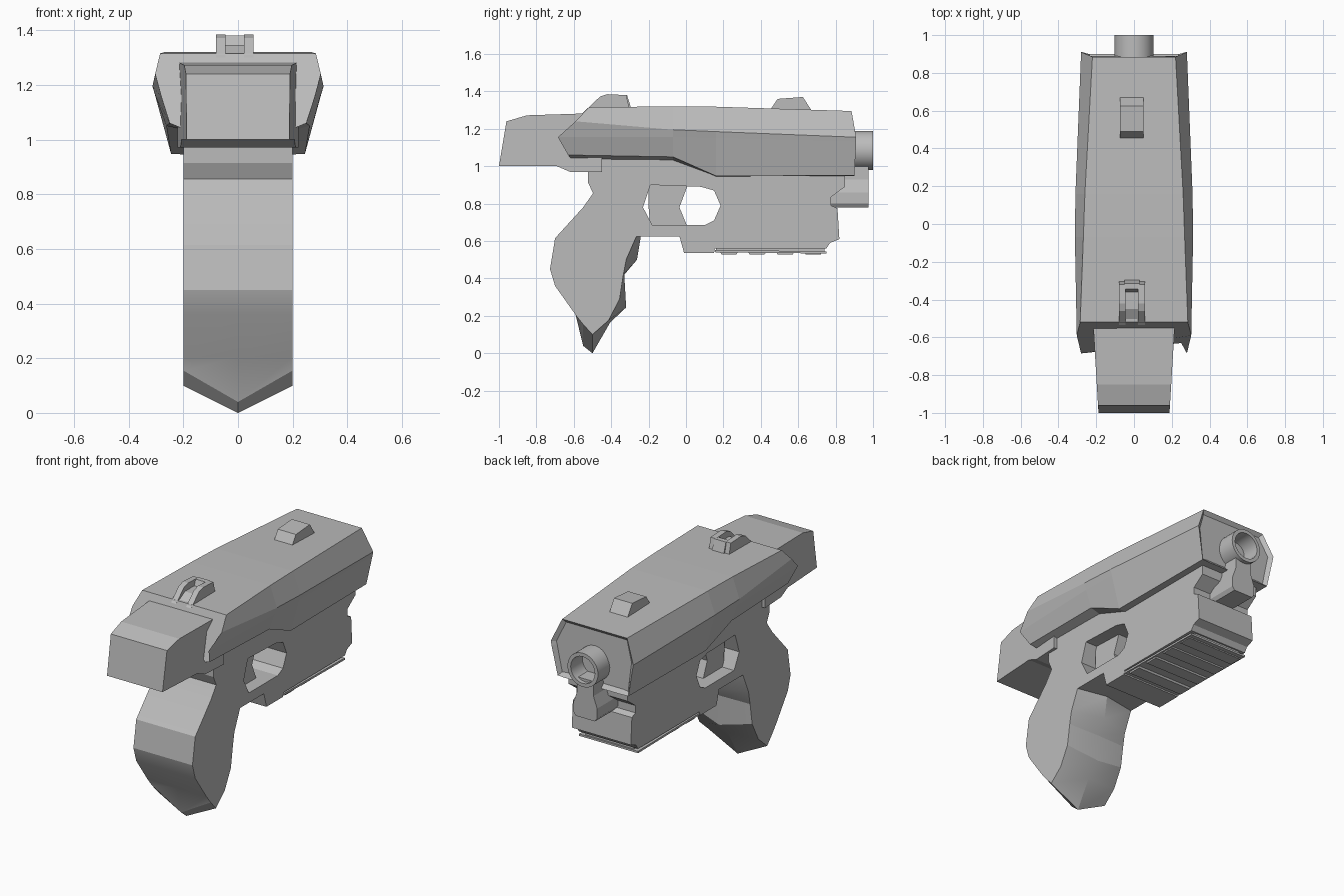
import bpy, bmesh, math

if "Cube" in bpy.data.objects:
    bpy.data.objects.remove(bpy.data.objects["Cube"])

grey = bpy.data.materials.new("plain grey")
grey.diffuse_color = (0.5, 0.5, 0.5, 1)
grey.use_nodes = True
grey.node_tree.nodes["Principled BSDF"].inputs["Base Color"].default_value = grey.diffuse_color


def finish(name, bm):
    bmesh.ops.recalc_face_normals(bm, faces=bm.faces)
    me = bpy.data.meshes.new(name)
    bm.to_mesh(me)
    bm.free()
    me.materials.append(grey)
    ob = bpy.data.objects.new(name, me)
    bpy.context.collection.objects.link(ob)
    return ob


def loft(name, rings, inset=None):
    """Skin closed rings of equal length and cap both ends."""
    bm = bmesh.new()
    rows = [[bm.verts.new(p) for p in r] for r in rings]
    n = len(rows[0])
    for a, b in zip(rows, rows[1:]):
        for i in range(n):
            j = (i + 1) % n
            bm.faces.new((a[i], a[j], b[j], b[i]))
    bm.faces.new(rows[0])
    end = bm.faces.new(rows[-1])
    if inset:
        bmesh.ops.recalc_face_normals(bm, faces=bm.faces)
        bmesh.ops.inset_individual(bm, faces=[end], thickness=inset[0], depth=inset[1])
    return finish(name, bm)


def side_plate(name, pts, x0, x1):
    """Extrude a (y, z) outline across x."""
    return loft(name, [[(x, y, z) for y, z in pts] for x in (x0, x1)])


def smooth(ob, angle):
    bpy.ops.object.select_all(action='DESELECT')
    ob.select_set(True)
    bpy.context.view_layer.objects.active = ob
    bpy.ops.object.shade_smooth_by_angle(angle=math.radians(angle))


# Frame and grip: straight outline, plus the grip where sides and centre ridge differ
upper = [(-.70, .615), (-.55, .78), (-.497, .855), (-.524, .914), (-.524, 1.06),
         (.85, 1.06), (.85, .89), (.775, .835), (.775, .79), (.81, .775),
         (.82, .61), (.77, .59), (.75, .56), (.155, .56), (.15, .535), (-.01, .535),
         (-.035, .625)]
grip_side = [(-.265, .625), (-.32, .50), (-.335, .42), (-.355, .29), (-.415, .175),
             (-.50, .10), (-.55, .155), (-.59, .205), (-.70, .36), (-.727, .45)]
grip_mid = [(-.24, .635), (-.262, .50), (-.33, .42), (-.32, .245), (-.405, .165),
            (-.50, 0), (-.55, .04), (-.59, .205), (-.70, .36), (-.727, .45)]
frame = loft("frame_and_grip", [[(x, y, z) for y, z in upper + g]
                                for x, g in ((-.2, grip_side), (0, grip_mid), (.2, grip_side))])

# Trigger opening
cutter = side_plate("trigger_opening_cutter",
                    [(-.19, .90), (.08, .89), (.15, .87), (.185, .79),
                     (.15, .71), (.10, .685), (-.18, .685), (-.23, .78)], -.5, .5)
cutter.hide_render = True
mod = frame.modifiers.new("opening", 'BOOLEAN')
mod.operation = 'DIFFERENCE'
mod.solver = 'EXACT'
mod.object = cutter
bpy.context.view_layer.update()
frame.data = bpy.data.meshes.new_from_object(
    frame.evaluated_get(bpy.context.evaluated_depsgraph_get()))
frame.modifiers.clear()
bpy.data.objects.remove(cutter)
smooth(frame, 20)

# Trigger inside the opening
side_plate("trigger", [(-.20, .91), (.01, .90), (-.035, .78), (.01, .67), (-.19, .67),
                       (-.20, .78)], -.12, .12)

# Slide: (half width, y, z) for top, widest line, tip, lower edge, underside
stations = [
    [(.285, -.52, 1.315), (.303, -.59, 1.24), (.28, -.685, 1.155), (.25, -.63, 1.06), (.19, -.61, 1.035)],
    [(.268, -.07, 1.32), (.313, -.07, 1.195), (.30, -.07, 1.155), (.262, -.07, 1.05), (.19, -.07, 1.03)],
    [(.26, .16, 1.318), (.31, .16, 1.185), (.30, .16, 1.15), (.245, .16, .948), (.19, .16, .945)],
    [(.22, .885, 1.295), (.28, .91, 1.155), (.275, .91, 1.13), (.24, .90, .95), (.19, .90, .948)],
]
loft("slide", [[(x, y, z) for x, y, z in s] + [(-x, y, z) for x, y, z in reversed(s)]
               for s in stations], inset=(.025, -.02))

# Rear block behind the slide
block = [(-1, 1.0), (-.96, 1.24), (-.85, 1.272), (-.45, 1.285), (-.45, .97), (-.62, .97), (-.69, 1.0)]


def block_width(y):
    return .188 + (y + 1) * .06


loft("rear_block", [[(s * block_width(y), y, z) for y, z in block] for s in (-1, 1)])

# Barrel: hollow tube
bm = bmesh.new()
rim = [bm.verts.new((r, y, 0)) for r, y in
       ((0, .84), (.104, .84), (.104, 1.0), (.082, 1.0), (.082, .88), (0, .88))]
edges = [bm.edges.new(p) for p in zip(rim, rim[1:])]
bmesh.ops.spin(bm, geom=rim + edges, cent=(0, 0, 0), axis=(0, 1, 0),
               angle=math.tau, steps=24)
bmesh.ops.remove_doubles(bm, verts=bm.verts, dist=1e-4)
bmesh.ops.translate(bm, verts=bm.verts, vec=(0, 0, 1.085))
smooth(finish("barrel", bm), 35)

# Post under the barrel, flaring at the bottom
half = [(.055, 1.02), (.055, .93), (.08, .86), (.08, .80), (.065, .778)]
post = half + [(-x, z) for x, z in reversed(half)]
loft("barrel_post", [[(x, y, z) for x, z in post] for y in (.77, .975)])

# Accessory rail: neck, plate and cross lugs
side_plate("rail_neck", [(.16, .57), (.74, .57), (.74, .54), (.16, .54)], -.165, .165)
side_plate("rail_plate", [(.155, .552), (.75, .545), (.75, .533), (.155, .54)], -.2, .2)
for i in range(4):
    y = .18 + i * .15
    side_plate("rail_lug", [(y, .545), (y + .10, .545), (y + .09, .528), (y + .01, .528)], -.19, .19)

# Front sight
side_plate("front_sight", [(.45, 1.30), (.49, 1.36), (.625, 1.37), (.67, 1.30)], -.073, .05)

# Rear sight: two rails joined by a low bed and a hood
rail = [(-.535, 1.30), (-.46, 1.372), (-.42, 1.385), (-.32, 1.38), (-.30, 1.30)]
for x in (-.08, .022):
    side_plate("rear_sight_rail", rail, x, x + .035)
side_plate("rear_sight_bed", [(-.53, 1.30), (-.45, 1.345), (-.36, 1.345), (-.345, 1.38),
                              (-.315, 1.38), (-.29, 1.30)], -.05, .03)
